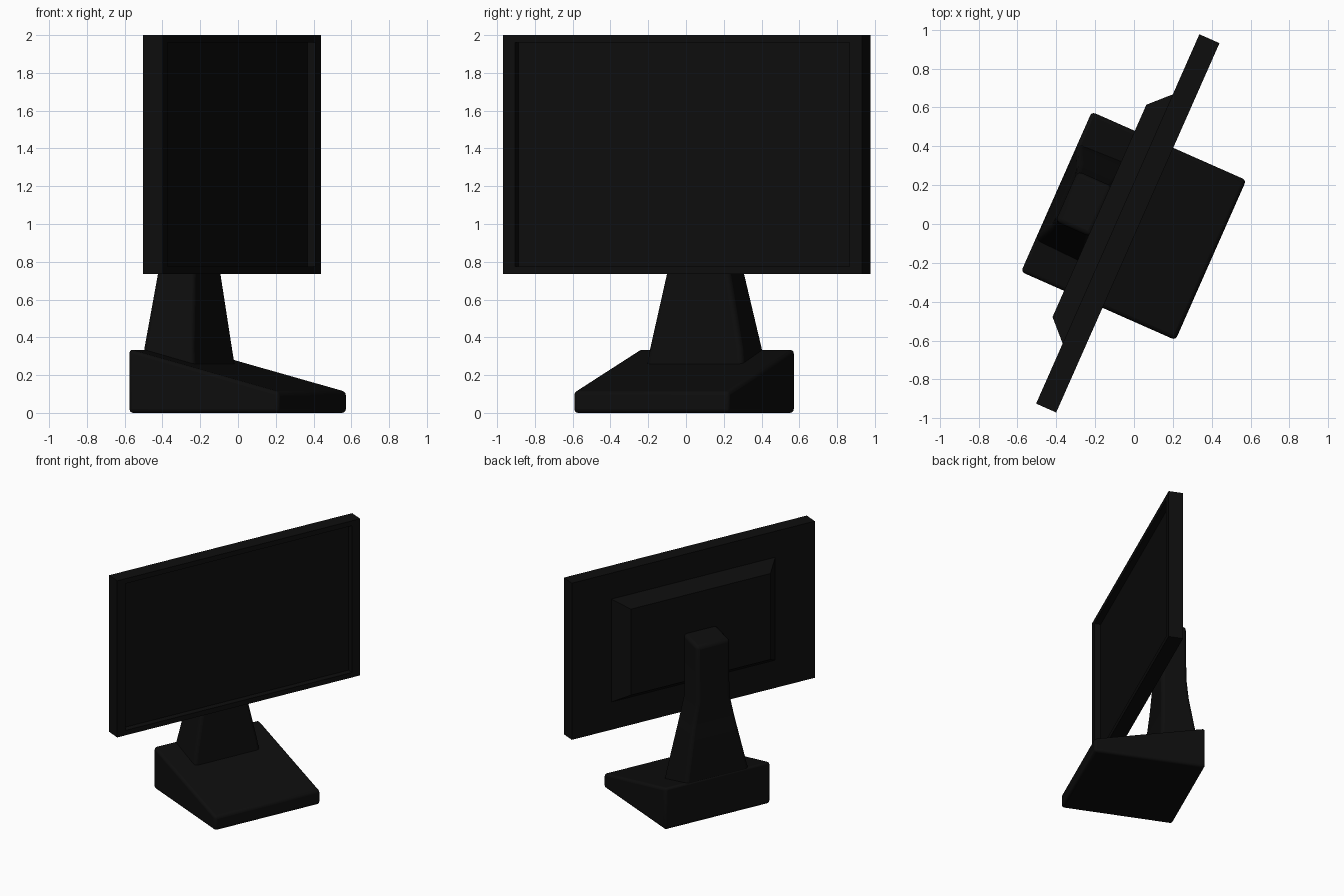
import bpy, bmesh, math

if "Cube" in bpy.data.objects:
    bpy.data.objects.remove(bpy.data.objects["Cube"])

TURN = math.radians(66.15)   # whole model is turned about z; local front is -y
CU = -0.01                   # local x centre

black = bpy.data.materials.new("black plastic")
black.diffuse_color = (0.004, 0.004, 0.004, 1)
black.use_nodes = True
black.node_tree.nodes["Principled BSDF"].inputs["Base Color"].default_value = black.diffuse_color


def upright(w, y, z0, z1):
    """Rectangle ring facing front/back: half width, depth, z range."""
    return [(CU - w, y, z0), (CU + w, y, z0), (CU + w, y, z1), (CU - w, y, z1)]


def flat(w, y0, y1, z0, z1=None):
    """Horizontal ring: half width, depth range, height at front and back."""
    z1 = z0 if z1 is None else z1
    return [(CU - w, y0, z0), (CU + w, y0, z0), (CU + w, y1, z1), (CU - w, y1, z1)]


def loft(name, rings, bevel=0.0, segments=3):
    """Skin a chain of four-point rings and cap both ends."""
    bm = bmesh.new()
    loops = [[bm.verts.new(p) for p in r] for r in rings]
    for a, b in zip(loops, loops[1:]):
        for i in range(4):
            j = (i + 1) % 4
            bm.faces.new((a[i], a[j], b[j], b[i]))
    bm.faces.new(loops[0][::-1])
    bm.faces.new(loops[-1])
    bmesh.ops.recalc_face_normals(bm, faces=bm.faces)
    me = bpy.data.meshes.new(name)
    bm.to_mesh(me)
    bm.free()
    me.materials.append(black)
    ob = bpy.data.objects.new(name, me)
    bpy.context.collection.objects.link(ob)
    ob.rotation_euler.z = TURN
    if bevel:
        mod = ob.modifiers.new("rounded edges", 'BEVEL')
        mod.width = bevel
        mod.segments = segments
        mod.limit_method = 'ANGLE'
        mod.angle_limit = math.radians(25)
        bpy.ops.object.select_all(action='DESELECT')
        ob.select_set(True)
        bpy.context.view_layer.objects.active = ob
        bpy.ops.object.shade_smooth_by_angle(angle=math.radians(35))
    return ob


# Screen panel with the display recessed behind the bezel
loft("screen_panel", [
    upright(1.039, 0.087, 0.735, 2.0),
    upright(1.039, -0.026, 0.735, 2.0),
    upright(0.969, -0.026, 0.775, 1.96),
    upright(0.969, 0.022, 0.775, 1.96),
])

# Tapered housing on the back of the panel
loft("rear_housing", [
    upright(0.70, 0.08, 0.96, 1.79),
    upright(0.70, 0.088, 0.96, 1.79),
    upright(0.597, 0.19, 1.03, 1.725),
])

# Column that flares out towards the base
loft("stand_column", [
    flat(0.29, 0.12, 0.428, 0.18),
    flat(0.268, 0.14, 0.428, 0.34),
    flat(0.183, 0.170, 0.386, 0.74),
    flat(0.142, 0.178, 0.380, 0.93),
    flat(0.142, 0.178, 0.375, 1.42, 1.38),
], bevel=0.025)

# Wedge-shaped foot, low at the front
loft("base", [
    flat(0.45, -0.437, 0.432, 0.0),
    flat(0.45, -0.437, 0.432, 0.112, 0.338),
], bevel=0.02)
